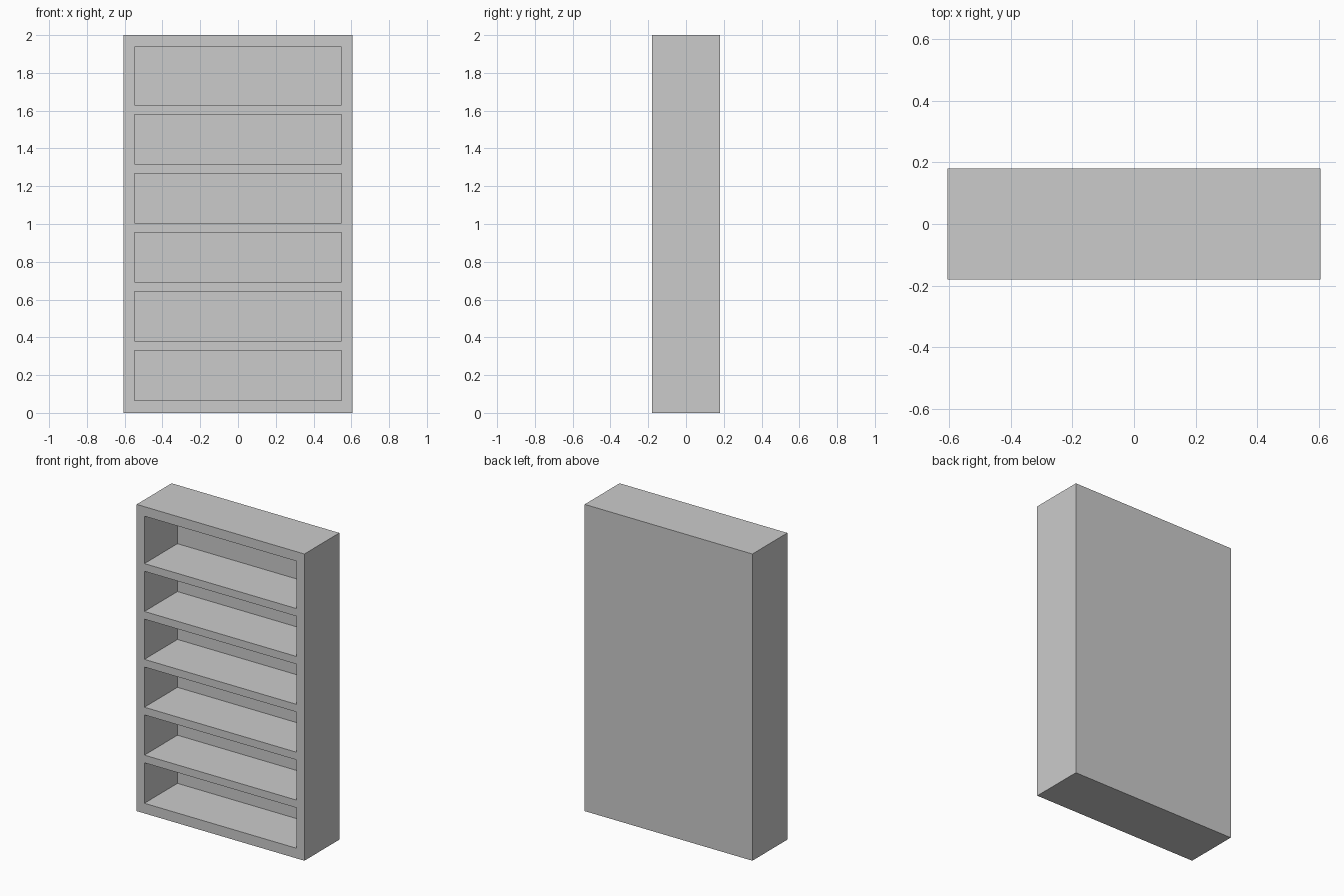
import bpy

if "Cube" in bpy.data.objects:
    bpy.data.objects.remove(bpy.data.objects["Cube"])

W, D, H = 1.21, 0.36, 2.0        # overall size
OPEN_W, BACK = 1.098, 0.02       # bay width, back panel thickness
BASE, TOP = 0.066, 1.938         # inner floor and ceiling heights
SHELF, PITCH, COUNT = 0.05, 0.3122, 5


def box(name, lo, hi):
    bpy.ops.mesh.primitive_cube_add(
        size=1, location=[(a + b) / 2 for a, b in zip(lo, hi)])
    ob = bpy.context.object
    ob.name = name
    ob.scale = [b - a for a, b in zip(lo, hi)]
    bpy.ops.object.transform_apply(location=True, rotation=False, scale=True)
    return ob


# Solid carcass: frame, shelves and back in one flush-fronted body
bookcase = box("bookcase", (-W / 2, -D / 2, 0), (W / 2, D / 2, H))

# Evenly spaced shelves separate six open bays
shelf_bottoms = [0.33 + i * PITCH for i in range(COUNT)]
floors = [BASE] + [z + SHELF for z in shelf_bottoms]
ceilings = shelf_bottoms + [TOP]

# Hollow each bay out from the front, leaving the back panel
for i, (z0, z1) in enumerate(zip(floors, ceilings)):
    cutter = box(f"bay_cutter_{i}", (-OPEN_W / 2, -D / 2 - 0.1, z0),
                 (OPEN_W / 2, D / 2 - BACK, z1))
    cutter.hide_render = True
    mod = bookcase.modifiers.new("bay", 'BOOLEAN')
    mod.operation = 'DIFFERENCE'
    mod.solver = 'EXACT'
    mod.object = cutter
    bpy.context.view_layer.objects.active = bookcase
    bpy.ops.object.modifier_apply(modifier=mod.name)
    bpy.data.objects.remove(cutter)
